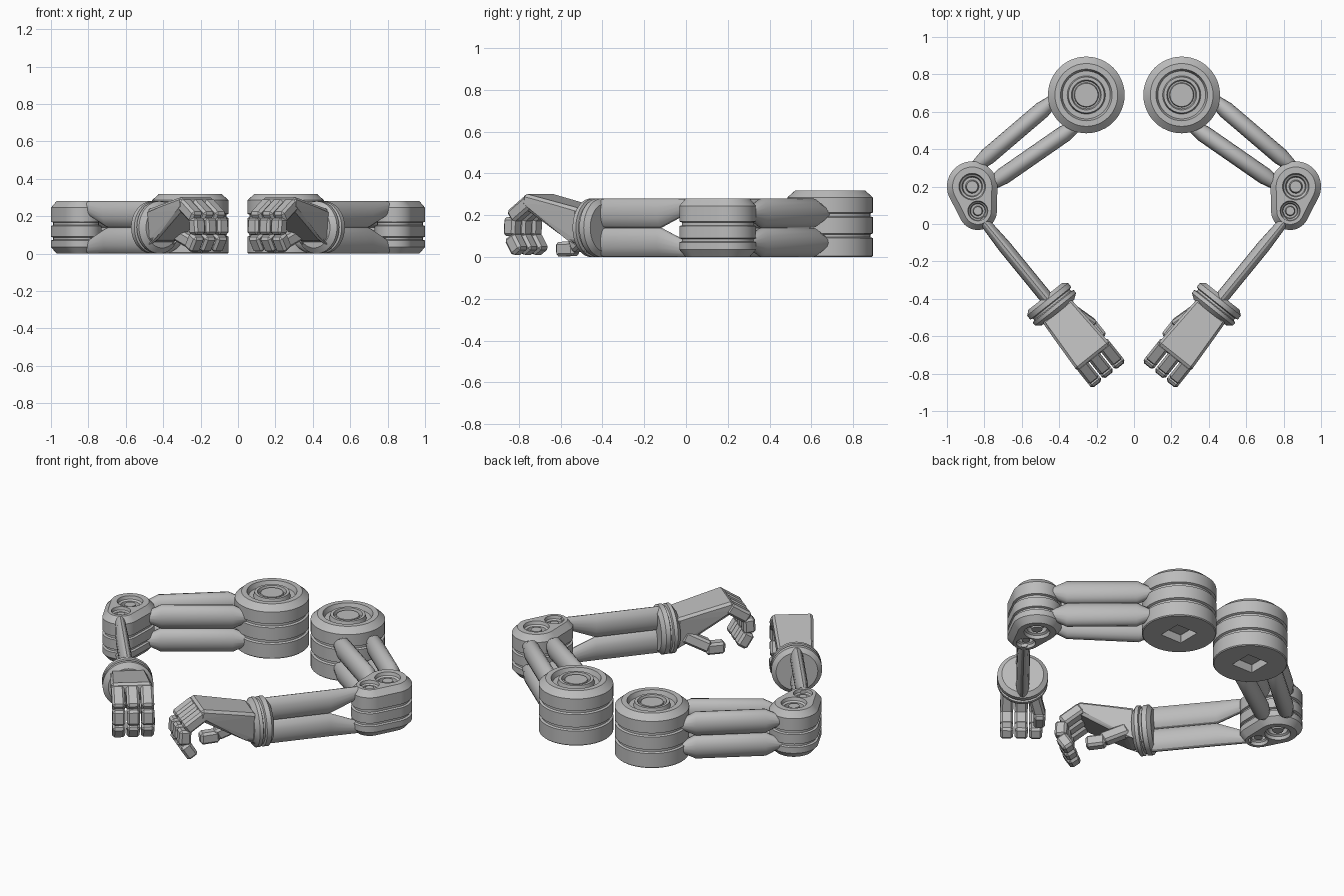
import bpy, bmesh, math
from mathutils import Vector

if "Cube" in bpy.data.objects:
    bpy.data.objects.remove(bpy.data.objects["Cube"], do_unlink=True)

GREY = (0.5, 0.5, 0.5, 1)
metal = bpy.data.materials.new("grey_metal")
metal.use_nodes = True
metal.diffuse_color = GREY
metal.node_tree.nodes["Principled BSDF"].inputs["Base Color"].default_value = GREY

TURN = [2 * math.pi * i / 48 for i in range(48)]
UP = Vector((0, 0, 1))
# hand frame: along the hand, across it, and the wrist centre
ALONG, ACROSS = Vector((-0.62, -0.78, 0)), Vector((0.78, -0.62, 0))
WRIST = Vector((0.44, -0.43, 0))


def hand(u, v, z):
    return WRIST + ALONG * u + ACROSS * v + UP * z


def make_object(name, bm):
    bmesh.ops.recalc_face_normals(bm, faces=bm.faces)
    mesh = bpy.data.meshes.new(name)
    bm.to_mesh(mesh)
    bm.free()
    mesh.materials.append(metal)
    ob = bpy.data.objects.new(name, mesh)
    bpy.context.collection.objects.link(ob)
    return ob


def activate(ob):
    bpy.ops.object.select_all(action='DESELECT')
    ob.select_set(True)
    bpy.context.view_layer.objects.active = ob


def loft(name, rings):
    """Skin a stack of equal-sized rings and cap both ends."""
    bm = bmesh.new()
    rows = [[bm.verts.new(p) for p in ring] for ring in rings]
    for a, b in zip(rows, rows[1:]):
        for i in range(len(a)):
            j = (i + 1) % len(a)
            bm.faces.new((a[i], a[j], b[j], b[i]))
    bm.faces.new(rows[0])
    bm.faces.new(rows[-1])
    return make_object(name, bm)


def lathe(name, centre, profile, axis=UP, side=Vector((1, 0, 0))):
    other = axis.cross(side)
    return loft(name, [[centre + axis * h + (side * math.cos(t) + other * math.sin(t)) * r
                        for t in TURN] for r, h in profile])


def block(name, points, bevel):
    """Convex block with chamfered edges."""
    bm = bmesh.new()
    for p in points:
        bm.verts.new(p)
    bmesh.ops.convex_hull(bm, input=bm.verts)
    bmesh.ops.dissolve_limit(bm, angle_limit=0.03, verts=bm.verts, edges=bm.edges)
    bmesh.ops.bevel(bm, geom=bm.edges, offset=bevel, segments=1, affect='EDGES')
    return make_object(name, bm)


def cut(ob, cutter):
    mod = ob.modifiers.new("recess", 'BOOLEAN')
    mod.operation = 'DIFFERENCE'
    mod.object = cutter
    activate(ob)
    bpy.ops.object.modifier_apply(modifier=mod.name)
    bpy.data.objects.remove(cutter, do_unlink=True)


def finish(ob, smooth=True):
    activate(ob)
    if smooth:
        bpy.ops.object.shade_smooth_by_angle(angle=math.radians(28))
    ob.modifiers.new("other_arm", 'MIRROR')


def rod(name, p, q, z, width, ends):
    """Oval rod; each end is (taper length, end height, end shift in z)."""
    p, q = Vector((*p, z)), Vector((*q, z))
    d = (q - p).normalized()
    side = d.cross(UP)
    (la, ha, sa), (lb, hb, sb) = ends
    stations = [(p, ha, sa), (p + d * la, 0.07, 0), (q - d * lb, 0.07, 0), (q, hb, sb)]
    finish(loft(name, [[c + side * (width * (0.5 + 0.5 * h / 0.07) * math.cos(t))
                        + UP * (s + h * math.sin(t)) for t in TURN[::3]]
                       for c, h, s in stations]))


# shoulder drum with two grooves, a stepped cap and a square socket below
shoulder = lathe("shoulder", Vector((0.255, 0.69, 0)), [
    (0.2, 0), (0.205, 0.005), (0.205, 0.09), (0.193, 0.095), (0.193, 0.108), (0.205, 0.113),
    (0.205, 0.19), (0.193, 0.195), (0.193, 0.208), (0.205, 0.213), (0.205, 0.285),
    (0.168, 0.318), (0.138, 0.318), (0.128, 0.29), (0.102, 0.29), (0.096, 0.315),
    (0.08, 0.315), (0.074, 0.295), (0.066, 0.295), (0.062, 0.31)])
socket = [(0.255 + x, 0.69 + y, z) for x in (-0.07, 0.07) for y in (-0.07, 0.07)
          for z in (-0.05, 0.05)]
cut(shoulder, block("socket_cutter", socket, 0.001))
finish(shoulder)

# elbow housing: outline around two pivots, stacked with chamfers and grooves
PIVOTS = [(Vector((0.865, 0.2, 0)), 0.135), (Vector((0.835, 0.07, 0)), 0.102)]


def elbow_ring(z, inset):
    ring = []
    for t in TURN:
        n = Vector((math.cos(t), math.sin(t), 0))
        c, r = max(PIVOTS, key=lambda k: k[0].dot(n) + k[1])
        ring.append(c + n * (r - inset) + UP * z)
    return ring


elbow = loft("elbow", [elbow_ring(z, o) for z, o in [
    (0, 0.03), (0.035, 0), (0.07, 0), (0.074, 0.012), (0.086, 0.012), (0.09, 0),
    (0.148, 0), (0.152, 0.012), (0.166, 0.012), (0.17, 0), (0.245, 0), (0.28, 0.03)]])
for (centre, _), k in zip(PIVOTS, (1, 0.75)):
    for flip in (False, True):
        cup = [(0.03, 0.262), (0.036, 0.23), (0.05, 0.23), (0.055, 0.255), (0.066, 0.262), (0.074, 0.29)]
        cup = [(r * k, 0.28 - z if flip else z) for r, z in cup]
        cut(elbow, lathe("pivot_cutter", centre, cup))
finish(elbow)

# stacked pairs of rods for upper arm and forearm
taper = (0.1, 0.018, 0)
for label, z, away in (("lower", 0.07, -1), ("upper", 0.21, 1)):
    rod(label + "_outer_rod", (0.415, 0.675), (0.86, 0.295), z, 0.046, (taper, taper))
    rod(label + "_inner_rod", (0.29, 0.54), (0.78, 0.2), z, 0.046, (taper, taper))
    rod(label + "_forearm_rod", (0.815, 0.03), (0.46, -0.405), z, 0.036,
        ((0.19, 0.03, 0.04 * away), (0.02, 0.066, 0)))

# wrist collar
finish(lathe("wrist", WRIST + UP * 0.14, [
    (0.115, -0.055), (0.14, -0.035), (0.14, -0.008), (0.126, -0.003), (0.126, 0.008),
    (0.14, 0.013), (0.14, 0.033), (0.11, 0.055)], ALONG.normalized(), ACROSS.normalized()))

# palm wedge, thick at the wrist and thin at the knuckles
palm = []
for v in (-1, 1):
    palm += [hand(0.04, v * 0.1, 0.235), hand(0.36, v * 0.115, 0.305),
             hand(0.37, v * 0.115, 0.24), hand(0.04, v * 0.085, 0.06),
             hand(0.1, v * 0.085, 0.07)]
finish(block("palm", palm, 0.014), False)


def segment(name, a, b, va, vb, width, thick):
    """Chamfered block from a to b, each given as (along, z)."""
    a, b = Vector(a), Vector(b)
    d = (b - a).normalized()
    n = Vector((-d.y, d.x)) * thick
    pts = []
    for end, v in ((a, va), (b, vb)):
        for s in (-1, 1):
            q = end + n * s
            pts += [hand(q.x, v - width, q.y), hand(q.x, v + width, q.y)]
    finish(block(name, pts, 0.013), False)


# three curled fingers
JOINTS = [(0.335, 0.268), (0.45, 0.19), (0.455, 0.1), (0.405, 0.022)]
for i, v in enumerate((-0.084, -0.004, 0.076)):
    for part, a, b in zip(("base", "middle", "tip"), JOINTS, JOINTS[1:]):
        segment(f"finger_{i + 1}_{part}", a, b, v, v, 0.036, 0.034)

# thumb on the inner side, reaching forward under the palm
segment("thumb_base", (0.08, 0.12), (0.22, 0.05), -0.06, -0.1, 0.035, 0.035)
segment("thumb_tip", (0.2, 0.04), (0.31, 0.037), -0.1, -0.1, 0.032, 0.035)
